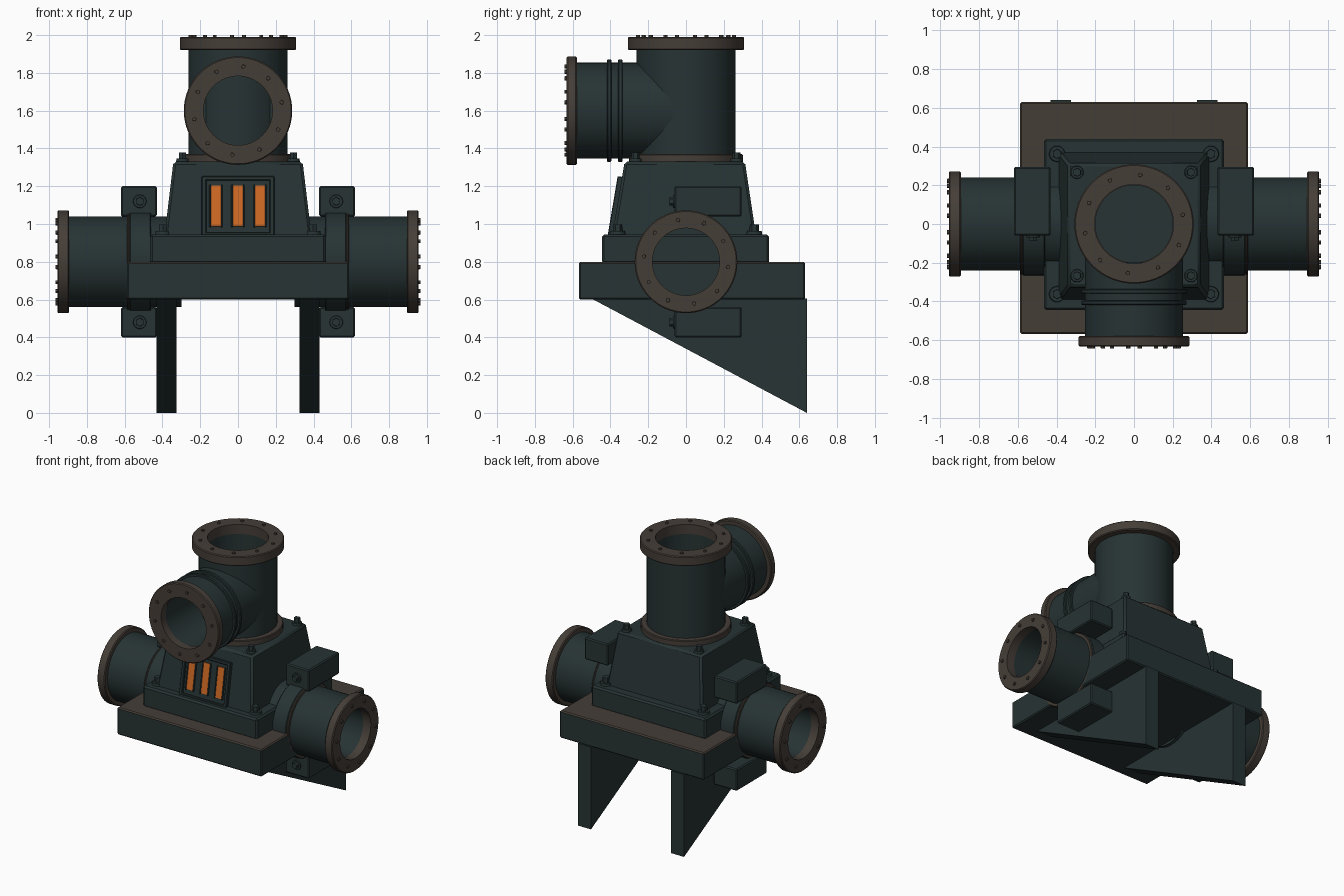
import bpy, bmesh, math
from mathutils import Matrix, Vector

if "Cube" in bpy.data.objects:
    bpy.data.objects.remove(bpy.data.objects["Cube"])


def mat(name, c):
    m = bpy.data.materials.new(name)
    m.diffuse_color = (*c, 1)
    m.use_nodes = True
    m.node_tree.nodes["Principled BSDF"].inputs["Base Color"].default_value = m.diffuse_color
    return m


TEAL = mat("dark_teal_metal", (0.020, 0.033, 0.034))
BROWN = mat("worn_brown_metal", (0.060, 0.048, 0.039))
ORANGE = mat("glowing_orange", (0.62, 0.14, 0.018))
RX = lambda a: Matrix.Rotation(a, 4, 'X')
RY = lambda a: Matrix.Rotation(a, 4, 'Y')
T = lambda *p: Matrix.Translation(p)
UP = Matrix.Identity(4)
FRONT = RX(math.pi / 2)


def finish(name, bm, mats, M=UP):
    bmesh.ops.recalc_face_normals(bm, faces=bm.faces)
    bm.transform(M)
    me = bpy.data.meshes.new(name)
    bm.to_mesh(me)
    bm.free()
    for m in mats:
        me.materials.append(m)
    for p in me.polygons:
        p.use_smooth = True
    me.set_sharp_from_angle(angle=math.radians(32))
    ob = bpy.data.objects.new(name, me)
    bpy.context.collection.objects.link(ob)
    return ob


def bevel(bm, w):
    if w:
        bmesh.ops.bevel(bm, geom=bm.edges[:], offset=w, segments=1, affect='EDGES')


# Tapered or straight box between two rectangles (x0, x1, y0, y1)
def block(name, lo, z0, hi, z1, bev=0.012, m=TEAL, M=UP, brown_top=False):
    bm = bmesh.new()
    bmesh.ops.create_cube(bm, size=1)
    for v in bm.verts:
        r, z = (hi, z1) if v.co.z > 0 else (lo, z0)
        v.co = (r[1] if v.co.x > 0 else r[0], r[3] if v.co.y > 0 else r[2], z)
    bevel(bm, bev)
    bm.normal_update()
    if brown_top:
        for f in bm.faces:
            f.material_index = int(f.normal.z > 0.5)
    return finish(name, bm, [m, BROWN], M)


# Surface of revolution about local z from (radius, height) points
def lathe(name, prof, M, m=TEAL, closed=False, seg=64, saddle=0):
    bm = bmesh.new()
    rings = []
    for i, (r, h) in enumerate(prof):
        ring = []
        for k in range(seg):
            a = 2 * math.pi * k / seg
            x, y = r * math.cos(a), r * math.sin(a)
            z = math.sqrt(max(0, saddle ** 2 - x * x)) if saddle and i == 0 else h
            ring.append(bm.verts.new((x, y, z)))
        rings.append(ring)
    pairs = list(zip(rings, rings[1:])) + ([(rings[-1], rings[0])] if closed else [])
    for a, b in pairs:
        for k in range(seg):
            j = (k + 1) % seg
            bm.faces.new((a[k], a[j], b[j], b[k]))
    if not closed:
        bm.faces.new(rings[-1])
    return finish(name, bm, [m], M)


# Hex bolts, each given by a placement matrix; optional washer
def bolts(name, places, r, h, m=TEAL, washer=0):
    bm = bmesh.new()
    for P in places:
        parts = [(r, h, 6)] + ([(washer, h * 0.35, 20)] if washer else [])
        for rr, hh, n in parts:
            bmesh.ops.create_cone(bm, cap_ends=True, segments=n, radius1=rr, radius2=rr * 0.92,
                                  depth=hh, matrix=P @ T(0, 0, hh / 2))
    return finish(name, bm, [m])


# Hollow pipe with a bolted end flange
def pipe(name, M, start, end, R, FR, thick, hole, depth, saddle=0):
    b = 0.006
    lathe(name + "_pipe", [(R, start), (R, end - thick / 2), (hole + 0.004, end - thick / 2),
                           (hole + 0.004, depth)], M, saddle=saddle)
    lathe(name + "_flange", [(hole, end - thick), (FR - b, end - thick), (FR, end - thick + b),
                             (FR, end - b), (FR - b, end), (hole, end)], M, BROWN, closed=True)
    rb = (FR + hole) / 2
    bolts(name + "_flange_bolts",
          [M @ Matrix.Rotation(2 * math.pi * (k + 0.3) / 10, 4, 'Z') @ T(rb, 0, end - 0.004)
           for k in range(10)], 0.012, 0.014, BROWN)


def collar(name, M, z0, z1, r0, r1, m=TEAL):
    b = 0.005
    lathe(name, [(r0, z0), (r1 - b, z0), (r1, z0 + b), (r1, z1 - b), (r1 - b, z1), (r0, z1)],
          M, m, closed=True)


# Vertical pipe and front branch
pipe("top", UP, 1.33, 1.99, 0.262, 0.308, 0.07, 0.204, 1.36)
collar("top_pipe_base_ring", UP, 1.325, 1.37, 0.2, 0.302, BROWN)
B = T(0, 0, 1.6) @ FRONT
pipe("front_branch", B, 0, 0.632, 0.254, 0.287, 0.054, 0.183, 0.2, saddle=0.262)
collar("branch_ring_outer", B, 0.395, 0.418, 0.24, 0.272)
collar("branch_ring_inner", B, 0.335, 0.36, 0.24, 0.272)

# Side pipes with collars and clamp blocks
for side, s in (("right", 1), ("left", -1)):
    S = T(0, 0, 0.8) @ RY(s * math.pi / 2)
    pipe(side, S, 0.3, 0.956, 0.24, 0.272, 0.062, 0.178, 0.42)
    collar(side + "_collar", S, 0.46, 0.575, 0.22, 0.265)
    collar(side + "_collar_edge", S, 0.575, 0.588, 0.22, 0.262, BROWN)
    x = sorted((s * 0.43, s * 0.62))
    for lvl, z in (("upper", 1.04), ("lower", 0.4)):
        r = (*x, -0.06, 0.295)
        block(f"{side}_{lvl}_clamp_block", r, z, r, z + 0.16, 0.008)
    bolts(side + "_clamp_bolts", [T(s * 0.52, -0.058, z) @ FRONT for z in (1.12, 0.48)],
          0.024, 0.03, washer=0.036)

# Tapered housing on a stepped foot and the mounting plate
block("housing", (-0.39, 0.39, -0.392, 0.372), 0.93, (-0.342, 0.342, -0.325, 0.312), 1.33, 0.014)
foot = (-0.465, 0.465, -0.445, 0.44)
block("housing_foot", foot, 0.79, foot, 0.945, 0.012)
plate = (-0.588, 0.588, -0.567, 0.63)
block("mounting_plate", plate, 0.6, plate, 0.8, 0.008, brown_top=True)
bolts("housing_top_bolts", [T(sx * 0.294, sy * 0.267, 1.328) for sx in (1, -1) for sy in (1, -1)],
      0.023, 0.05, washer=0.034)
bolts("housing_foot_bolts", [T(sx * 0.397, sy * 0.362, 0.943) for sx in (1, -1) for sy in (1, -1)],
      0.026, 0.055, washer=0.042)

# Triangular support brackets
for side, s in (("right", 1), ("left", -1)):
    bm = bmesh.new()
    f = bm.faces.new([bm.verts.new((s * 0.325, y, z))
                      for y, z in ((-0.5, 0.605), (0.64, 0.605), (0.64, 0.0))])
    g = bmesh.ops.extrude_face_region(bm, geom=[f])
    for v in g['geom']:
        if isinstance(v, bmesh.types.BMVert):
            v.co.x = s * 0.432
    finish(side + "_support_bracket", bm, [TEAL])

# Vent grille on the sloped front: panel, frame bars and glowing slots
slope = math.atan2(0.067, 0.4)
V = T(0, -0.365, 1.09) @ RX(-slope)


def bar(name, x0, x1, z0, z1, y, m=TEAL, bev=0.004):
    r = (x0, x1, y, 0.01)
    block(name, r, z0, r, z1, bev, m, V)


bar("vent_panel", -0.18, 0.18, -0.15, 0.15, -0.008)
for s in (1, -1):
    bar("vent_frame_side", *sorted((s * 0.168, s * 0.192)), -0.162, 0.162, -0.024)
    bar("vent_frame_rail", -0.192, 0.192, *sorted((s * 0.14, s * 0.162)), -0.024)
for i in (-1, 0, 1):
    c = i * 0.117
    bar("vent_slot", c - 0.026, c + 0.026, -0.105, 0.112, -0.014, ORANGE, 0)
    bar("vent_louvre", c - 0.036, c - 0.026, -0.112, 0.118, -0.019)
    bar("vent_louvre", c + 0.026, c + 0.034, -0.112, 0.118, -0.019)
